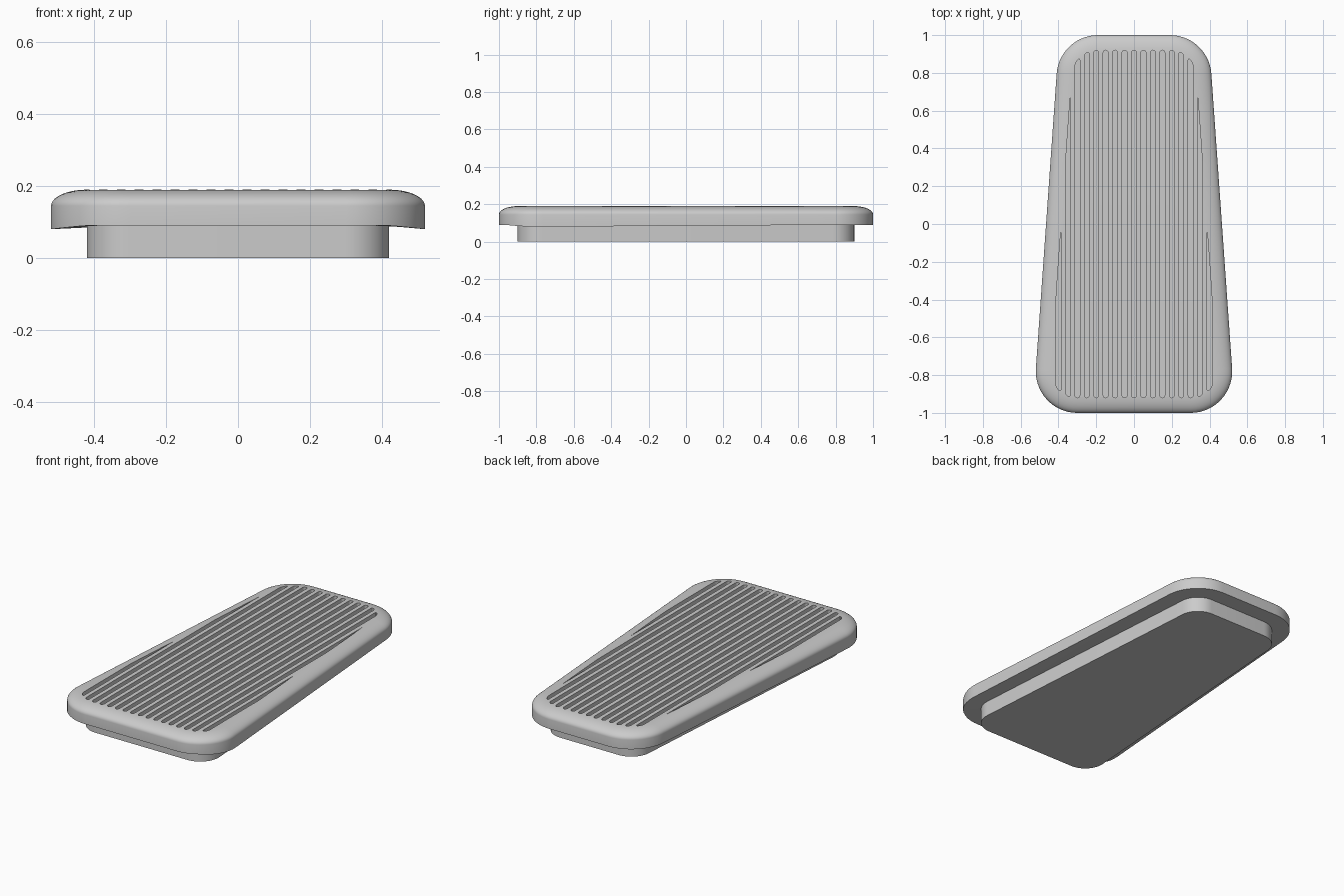
import bpy, bmesh, math

cube = bpy.data.objects.get("Cube")
if cube:
    bpy.data.objects.remove(cube, do_unlink=True)

# Corner centres of the tapered outline and its outer corner radius
FRONT_X, BACK_X, CENTRE_Y, RADIUS = 0.30, 0.19, 0.78, 0.22
TAPER = math.atan((FRONT_X - BACK_X) / (2 * CENTRE_Y))
RIM = 0.10            # width of the rounded edge and of the overhang
GROOVE_INSET = 0.08
GROOVE_WIDTH, GROOVE_PITCH = 0.026, 0.05

grey = bpy.data.materials.new("plain grey")
grey.use_nodes = True
colour = (0.6, 0.6, 0.6, 1)
grey.diffuse_color = colour
grey.node_tree.nodes["Principled BSDF"].inputs["Base Color"].default_value = colour


def outline(inset, steps=14):
    """Rounded tapered outline, counter-clockwise, shrunk by inset."""
    r = RADIUS - inset
    half = []
    for cx, cy, a0, a1 in ((FRONT_X, -CENTRE_Y, -math.pi / 2, TAPER),
                           (BACK_X, CENTRE_Y, TAPER, math.pi / 2)):
        for i in range(steps + 1):
            a = a0 + (a1 - a0) * i / steps
            half.append((cx + r * math.cos(a), cy + r * math.sin(a)))
    return half + [(-x, y) for x, y in reversed(half)]


def underside(x):
    """The lip droops slightly where the pad is widest."""
    return 0.09 - 0.01 * max(0, (abs(x) - 0.42) / RIM) ** 1.2


def loft(bm, rings):
    """Skin a stack of equal rings and close both ends."""
    loops = [[bm.verts.new(p) for p in ring] for ring in rings]
    for low, high in zip(loops, loops[1:]):
        for i in range(len(low)):
            j = (i + 1) % len(low)
            bm.faces.new((low[i], low[j], high[j], high[i]))
    bm.faces.new(reversed(loops[0]))
    bm.faces.new(loops[-1])


def make_object(name, bm):
    bmesh.ops.recalc_face_normals(bm, faces=bm.faces)
    mesh = bpy.data.meshes.new(name)
    bm.to_mesh(mesh)
    bm.free()
    mesh.materials.append(grey)
    obj = bpy.data.objects.new(name, mesh)
    bpy.context.collection.objects.link(obj)
    return obj


def groove_ends(x):
    """Front and back limits of the grooved area at a given x."""
    r, x = RADIUS - GROOVE_INSET, abs(x)

    def arc(cx):
        return math.sqrt(max(0, r * r - max(0, x - cx) ** 2))

    side_x = BACK_X + r * math.cos(TAPER)
    if x < side_x:
        back = CENTRE_Y + arc(BACK_X)
    else:
        back = CENTRE_Y + r * math.sin(TAPER) - (x - side_x) / math.tan(TAPER)
    return -CENTRE_Y - arc(FRONT_X), back


# Base block
bm = bmesh.new()
loft(bm, [[(x, y, z) for x, y in outline(RIM)] for z in (0, 0.095)])
base = make_object("base_block", bm)

# Pad with overhanging lip and rounded top edge
bm = bmesh.new()
rings = [[(x, y, 0.09) for x, y in outline(RIM)],
         [(x, y, underside(x)) for x, y in outline(0)]]
for i in range(11):
    a = math.pi / 2 * i / 10
    rings.append([(x, y, 0.145 + 0.045 * math.sin(a))
                  for x, y in outline(RIM * (1 - math.cos(a)))])
loft(bm, rings)
pad = make_object("top_pad", bm)

# Round-ended groove cutters, trimmed to the inset outline
bm = bmesh.new()
half_width = GROOVE_WIDTH / 2
for k in range(-8, 9):
    front, back = [], []
    for i in range(9):
        t = -half_width * math.cos(math.pi * i / 8)
        x = k * GROOVE_PITCH + t
        cap = half_width - math.sqrt(max(0, half_width ** 2 - t * t))
        y0, y1 = groove_ends(x)
        front.append((x, y0 + cap))
        back.append((x, y1 - cap))
    shape = front + back[::-1]
    loft(bm, [[(x, y, z) for x, y in shape] for z in (0.16, 0.22)])
cutter = make_object("groove_cutter", bm)
cutter.hide_render = True

cut = pad.modifiers.new("grooves", "BOOLEAN")
cut.operation, cut.solver, cut.object = "DIFFERENCE", "EXACT", cutter
bpy.ops.object.select_all(action="DESELECT")
bpy.context.view_layer.objects.active = pad
pad.select_set(True)
bpy.ops.object.modifier_apply(modifier=cut.name)
bpy.data.objects.remove(cutter, do_unlink=True)

# Smooth curves, crisp edges
base.select_set(True)
bpy.ops.object.shade_smooth_by_angle(angle=math.radians(30))
